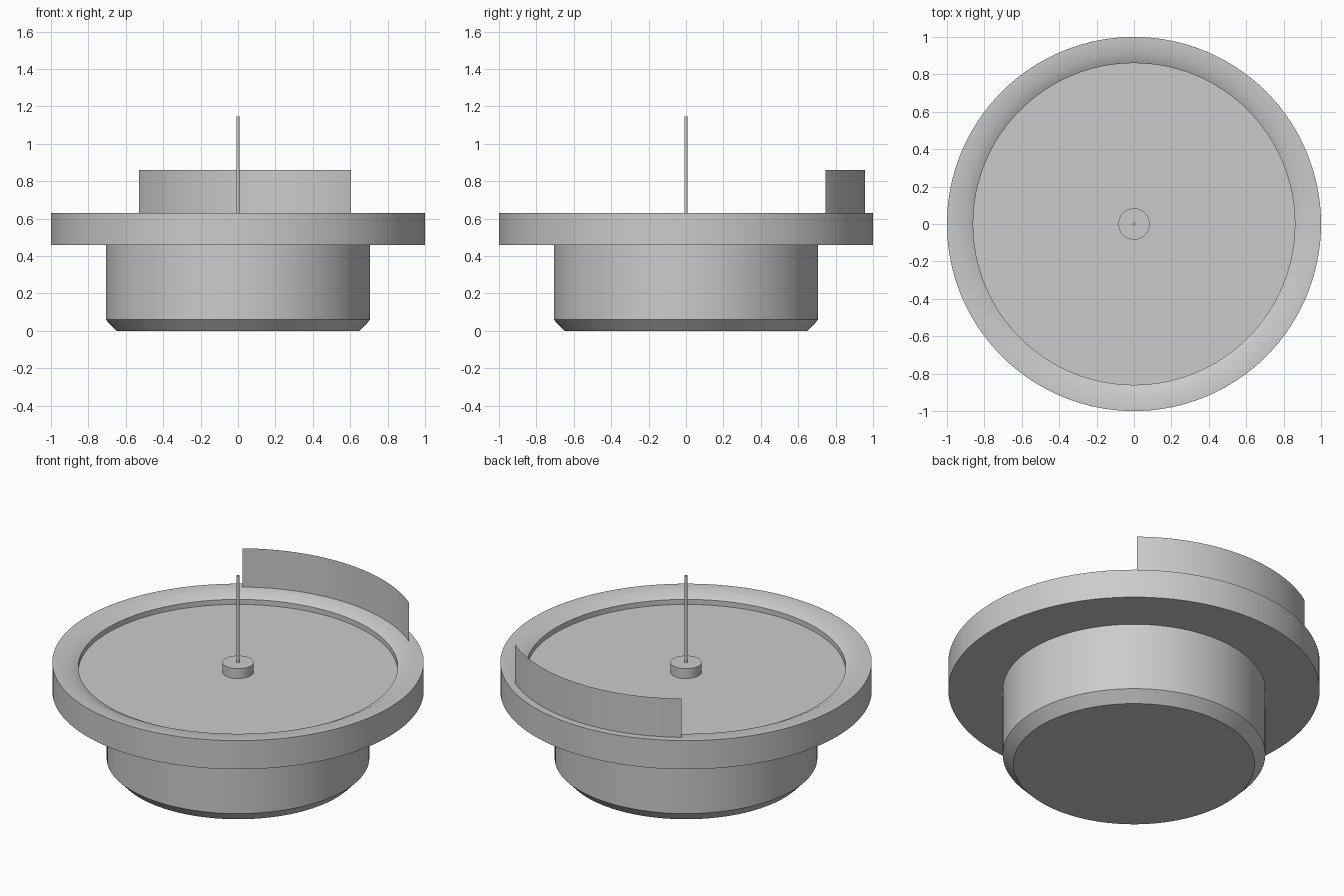
import bpy, bmesh
from math import cos, sin, radians, tau

if "Cube" in bpy.data.objects:
    bpy.data.objects.remove(bpy.data.objects["Cube"])


def make_object(name, bm):
    bmesh.ops.recalc_face_normals(bm, faces=bm.faces[:])
    mesh = bpy.data.meshes.new(name)
    bm.to_mesh(mesh)
    bm.free()
    obj = bpy.data.objects.new(name, mesh)
    bpy.context.collection.objects.link(obj)
    bpy.ops.object.select_all(action='DESELECT')
    obj.select_set(True)
    bpy.context.view_layer.objects.active = obj
    bpy.ops.object.shade_smooth_by_angle(angle=radians(30))
    return obj


def lathe(name, profile, sides):
    """Turn (radius, z) points around z and cap both ends."""
    bm = bmesh.new()
    rings = [[bm.verts.new((r * cos(tau * i / sides), r * sin(tau * i / sides), z))
              for i in range(sides)] for r, z in profile]
    for a, b in zip(rings, rings[1:]):
        for i in range(sides):
            j = (i + 1) % sides
            bm.faces.new((a[i], a[j], b[j], b[i]))
    bm.faces.new(rings[0][::-1])
    bm.faces.new(rings[-1])
    return make_object(name, bm)


# Chamfered foot, wide flange and recessed dial
lathe("dial_body", [(0.65, 0), (0.707, 0.06), (0.707, 0.46), (1, 0.46), (1, 0.63),
                    (0.913, 0.63), (0.86, 0.602), (0.86, 0.572)], 128)

# Central hub and upright pin
lathe("hub", [(0.084, 0.572), (0.084, 0.63)], 64)
lathe("pin", [(0.008, 0.63), (0.008, 1.145)], 24)

# Thin curved screen standing on the back of the rim
bm = bmesh.new()
steps, radius = 40, 0.958
columns = []
for i in range(steps + 1):
    a = radians(51 + (123.5 - 51) * i / steps)
    columns.append([bm.verts.new((radius * cos(a), radius * sin(a), z)) for z in (0.63, 0.86)])
for (a, b), (c, d) in zip(columns, columns[1:]):
    bm.faces.new((a, b, d, c))
make_object("curved_screen", bm)
